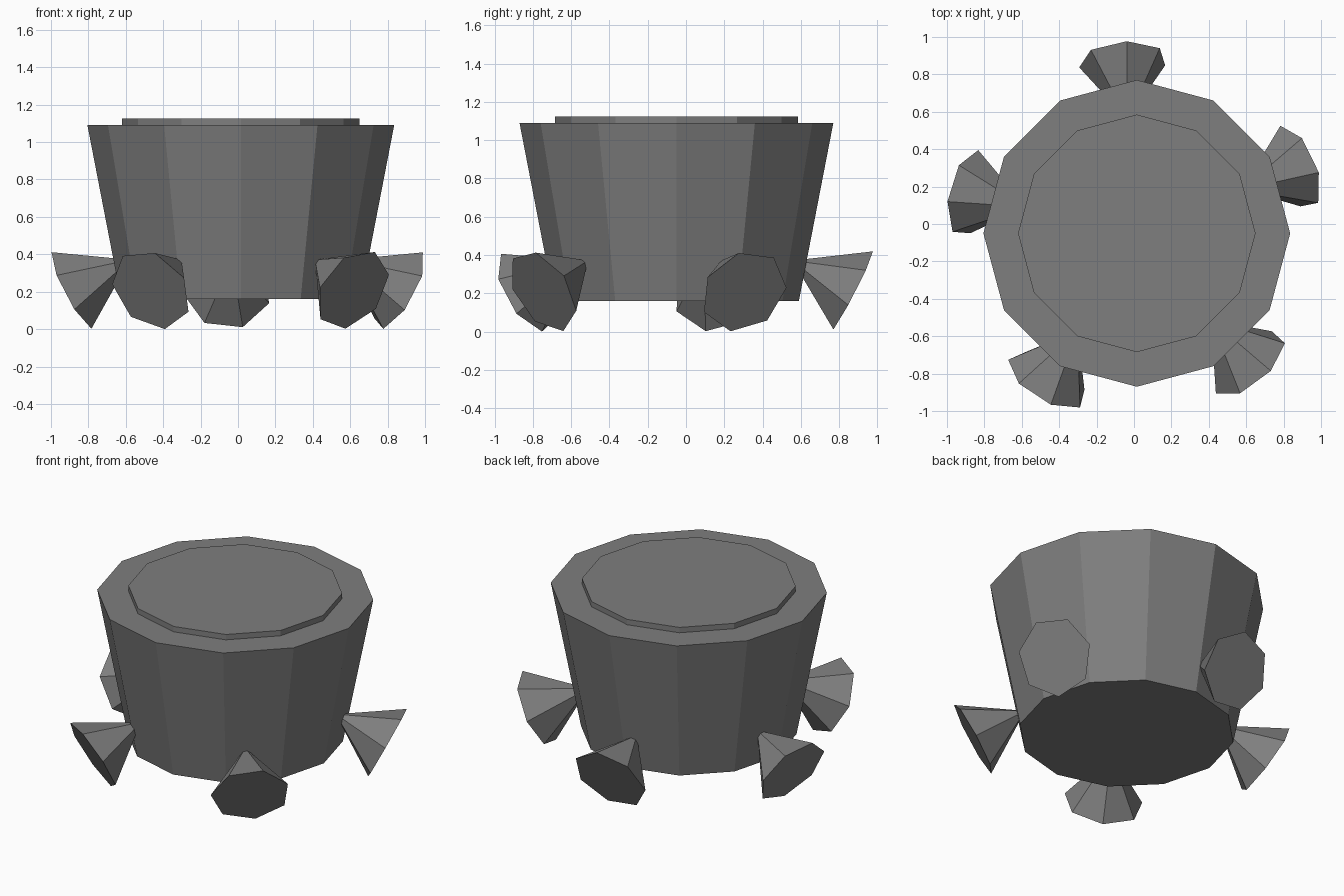
import bpy
from math import cos, sin, radians, pi
from mathutils import Vector

cube = bpy.data.objects.get("Cube")
if cube:
    bpy.data.objects.remove(cube, do_unlink=True)

grey = bpy.data.materials.new("stone_grey")
grey.use_nodes = True
GREY = (0.21, 0.21, 0.21, 1.0)
grey.diffuse_color = GREY
grey.node_tree.nodes["Principled BSDF"].inputs["Base Color"].default_value = GREY

AXIS = Vector((0.015, -0.05, 0))


def finish(name):
    obj = bpy.context.object
    obj.name = name
    obj.data.materials.append(grey)
    return obj


def tapered_disc(name, r_low, r_high, z_low, z_high):
    """Twelve-sided drum around the body axis."""
    bpy.ops.mesh.primitive_cone_add(
        vertices=12, radius1=r_low, radius2=r_high, depth=z_high - z_low,
        location=AXIS + Vector((0, 0, (z_low + z_high) / 2)))
    obj = finish(name)
    # put a corner on each main axis
    obj.rotation_euler.z = 0
    return obj


def foot(name, angle, roll):
    """Seven-sided cone, tip in the body, base facing out and down."""
    a, radius, length = radians(angle), 0.237, 0.35
    out = Vector((cos(a), sin(a), 0))
    side = Vector((-sin(a), cos(a), 0))
    normal = (out * 0.89 + Vector((0, 0, -0.46))).normalized()
    up = side.cross(normal) * -1
    base = AXIS + out * 0.92 + Vector((0, 0, 0.21))
    ring = []
    for i in range(7):
        t = radians(roll) + 2 * pi * i / 7
        ring.append(base + (up * cos(t) + side * sin(t)) * radius)
    tip = base - normal * length
    faces = [tuple(range(7))] + [((i + 1) % 7, i, 7) for i in range(7)]
    mesh = bpy.data.meshes.new(name)
    mesh.from_pydata(ring + [tip], [], faces)
    if up.z < 0:
        raise ValueError("foot is upside down")
    if mesh.polygons[0].normal.dot(normal) < 0:
        mesh.flip_normals()
    mesh.materials.append(grey)
    obj = bpy.data.objects.new(name, mesh)
    bpy.context.collection.objects.link(obj)


# body and lid
tapered_disc("pot_body", 0.64, 0.82, 0.16, 1.09)
tapered_disc("lid", 0.635, 0.635, 1.08, 1.125)

# five feet, evenly spread
foot("back_foot", 94.6, -7)
foot("right_foot", 166.6, 17)
foot("front_right_foot", 238.6, 21)
foot("front_left_foot", 310.6, 16)
foot("left_foot", 22.6, -18)
